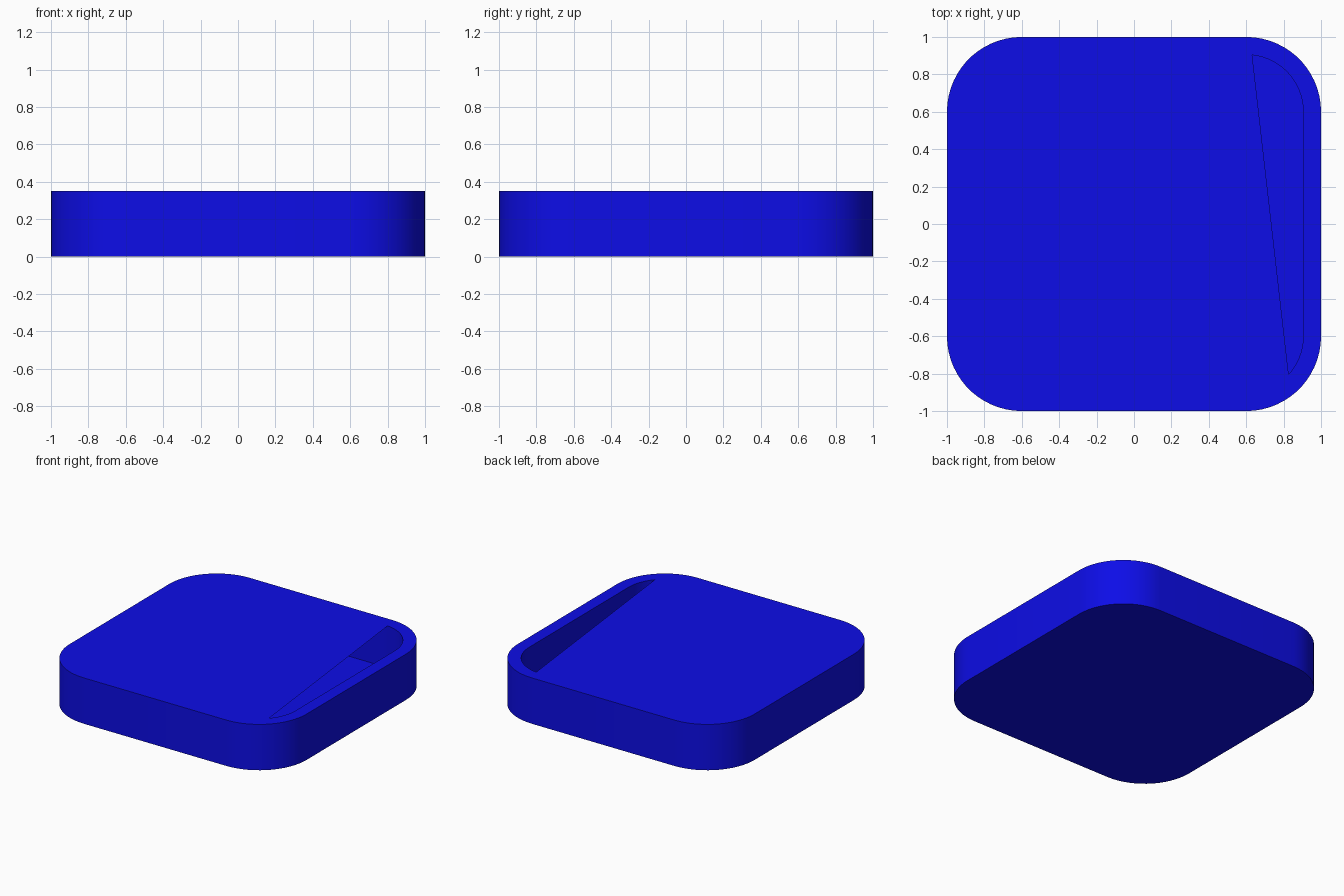
import bpy, bmesh
from math import cos, sin, radians, pi

if "Cube" in bpy.data.objects:
    bpy.data.objects.remove(bpy.data.objects["Cube"])

STEPS = 15      # segments per rounded corner
TOP, FLOOR = 0.35, 0.03

blue = bpy.data.materials.new("blue")
blue.diffuse_color = (0.004, 0.004, 0.8, 1)
blue.use_nodes = True
blue.node_tree.nodes["Principled BSDF"].inputs["Base Color"].default_value = blue.diffuse_color


def rounded_square(half, radius):
    """Counter-clockwise outline, starting at the +x +y corner."""
    c = half - radius
    pts = []
    for k, (sx, sy) in enumerate([(1, 1), (-1, 1), (-1, -1), (1, -1)]):
        for i in range(STEPS + 1):
            a = k * pi / 2 + radians(90 * i / STEPS)
            pts.append((sx * c + radius * cos(a), sy * c + radius * sin(a)))
    return pts


def finish(bm, name):
    me = bpy.data.meshes.new(name)
    bm.to_mesh(me)
    bm.free()
    ob = bpy.data.objects.new(name, me)
    bpy.context.collection.objects.link(ob)
    me.materials.append(blue)
    bpy.context.view_layer.objects.active = ob
    ob.select_set(True)
    bpy.ops.object.shade_smooth_by_angle(angle=radians(30))
    ob.select_set(False)
    return ob


outer = rounded_square(1.0, 0.4)
inner = rounded_square(0.905, 0.305)
n = len(outer)

# hollow tray: underside, outer wall, rim, inner wall, floor
bm = bmesh.new()
loops = [[bm.verts.new((x, y, z)) for x, y in outline]
         for outline, z in [(outer, 0), (outer, TOP), (inner, TOP), (inner, FLOOR)]]
for a, b in zip(loops, loops[1:]):
    for i in range(n):
        j = (i + 1) % n
        bm.faces.new((a[i], a[j], b[j], b[i]))
bm.faces.new(loops[0][::-1])
bm.faces.new(loops[3])
finish(bm, "tray")

# thin cover, leaving a slanted opening along the right side
bm = bmesh.new()
first = STEPS - 1                    # near the back right corner
last = 3 * (STEPS + 1) + 8           # middle of the front right corner
bm.faces.new([bm.verts.new((x, y, TOP)) for x, y in inner[first:last + 1]])
finish(bm, "cover")
